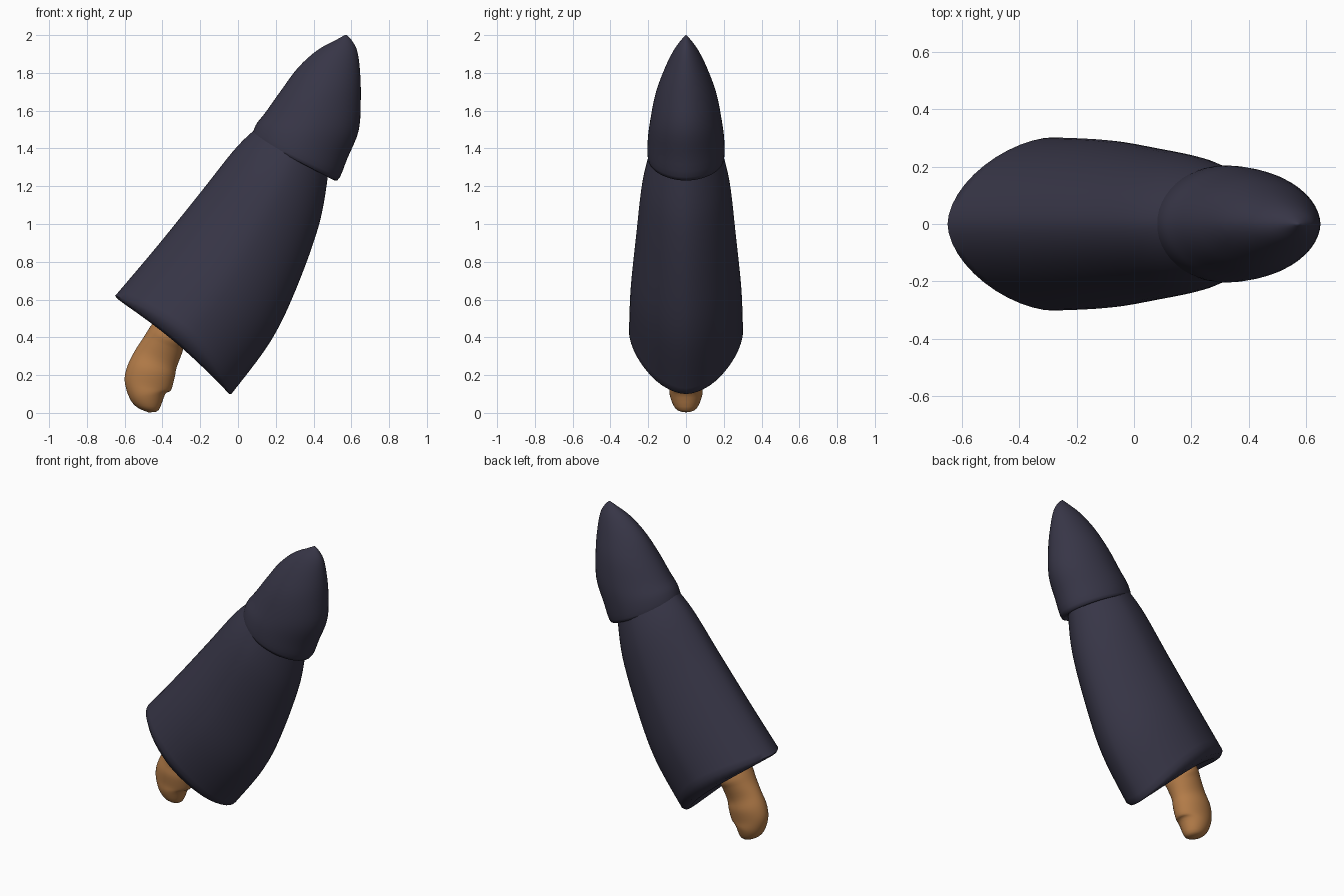
import bpy, bmesh, math
from mathutils import Vector

if "Cube" in bpy.data.objects:
    bpy.data.objects.remove(bpy.data.objects["Cube"])

SEG = 48
AXIS = Vector((0.65, 0, 0.76))


def material(name, rgb):
    m = bpy.data.materials.new(name)
    m.diffuse_color = (*rgb, 1)
    m.use_nodes = True
    m.node_tree.nodes["Principled BSDF"].inputs["Base Color"].default_value = m.diffuse_color
    return m


def spline(p, i, t):
    """Catmull-Rom value between key i and i + 1."""
    a, b = p[max(i - 1, 0)], p[i]
    c, d = p[i + 1], p[min(i + 2, len(p) - 1)]
    return [0.5 * (2 * q + (r - o) * t + (2 * o - 5 * q + 4 * r - s) * t * t
                   + (3 * q - o - 3 * r + s) * t ** 3) for o, q, r, s in zip(a, b, c, d)]


def loft(name, keys, mat, steps=6, power=2.0, underside=()):
    """keys: left x, left z, right x, right z, half width in y, side lift along the axis."""
    rows = [spline(keys, i, k / steps) for i in range(len(keys) - 1) for k in range(steps)]
    rows = list(underside) + rows + [keys[-1]]
    rings = []
    for lx, lz, rx, rz, w, lift in rows:
        mid = Vector(((lx + rx) / 2, 0, (lz + rz) / 2))
        half = Vector(((rx - lx) / 2, 0, (rz - lz) / 2))
        ring = []
        for j in range(SEG):
            a = 2 * math.pi * j / SEG
            c, s = [math.copysign(abs(v) ** (2 / power), v) for v in (math.cos(a), math.sin(a))]
            ring.append(mid + half * c + Vector((0, w * s, 0)) + AXIS * lift * math.sin(a) ** 2)
        rings.append(ring)
    bm = bmesh.new()
    vs = [[bm.verts.new(p) for p in r] for r in rings]
    for a, b in zip(vs, vs[1:]):
        for j in range(SEG):
            k = (j + 1) % SEG
            bm.faces.new((a[j], a[k], b[k], b[j]))
    bm.faces.new(vs[0][::-1])
    bm.faces.new(vs[-1])
    bmesh.ops.recalc_face_normals(bm, faces=bm.faces)
    me = bpy.data.meshes.new(name)
    bm.to_mesh(me)
    bm.free()
    me.materials.append(mat)
    ob = bpy.data.objects.new(name, me)
    bpy.context.collection.objects.link(ob)
    bpy.context.view_layer.objects.active = ob
    bpy.ops.object.select_all(action='DESELECT')
    ob.select_set(True)
    bpy.ops.object.shade_smooth_by_angle(angle=math.radians(60))
    return ob


navy = material("dark slate", (0.038, 0.036, 0.062))
tan = material("tan brown", (0.45, 0.2, 0.065))

# wide tapered sleeve; its underside is rounded at the sides and slightly sunken
loft("sleeve", [
    (-.65, .62, -.035, .10, .302, .09),
    (-.43, .88, .17, .375, .293, .04),
    (-.20, 1.165, .305, .65, .267, .0),
    (.00, 1.415, .43, 1.0, .232, .0),
    (.15, 1.55, .48, 1.28, .18, .0),
], navy, power=1.78, underside=[
    (-.40, .47, -.22, .32, .08, .0),
    (-.52, .53, -.13, .20, .15, .01),
    (-.60, .575, -.07, .125, .22, .02),
    (-.64, .605, -.045, .10, .275, .04),
])

# pointed cap overlapping the sleeve, with a small lip
loft("cap", [
    (.13, 1.46, .46, 1.28, .17, 0),
    (.075, 1.455, .525, 1.23, .20, 0),
    (.095, 1.525, .58, 1.35, .203, 0),
    (.145, 1.59, .64, 1.50, .19, 0),
    (.23, 1.71, .65, 1.68, .16, 0),
    (.32, 1.83, .645, 1.82, .112, 0),
    (.42, 1.92, .63, 1.92, .065, 0),
    (.52, 1.975, .60, 1.975, .025, 0),
    (.565, 2.0, .575, 2.0, .003, 0),
], navy, steps=4, power=1.9)

# lumpy stub emerging from the sleeve
loft("stub", [
    (-.475, .003, -.465, .003, .004, 0),
    (-.535, .03, -.42, .015, .055, 0),
    (-.575, .08, -.385, .10, .085, 0),
    (-.60, .17, -.355, .12, .088, 0),
    (-.585, .25, -.335, .19, .095, 0),
    (-.545, .33, -.325, .24, .088, 0),
    (-.50, .40, -.295, .32, .105, 0),
    (-.455, .47, -.285, .36, .12, 0),
    (-.37, .58, -.22, .48, .10, 0),
], tan, steps=4)
